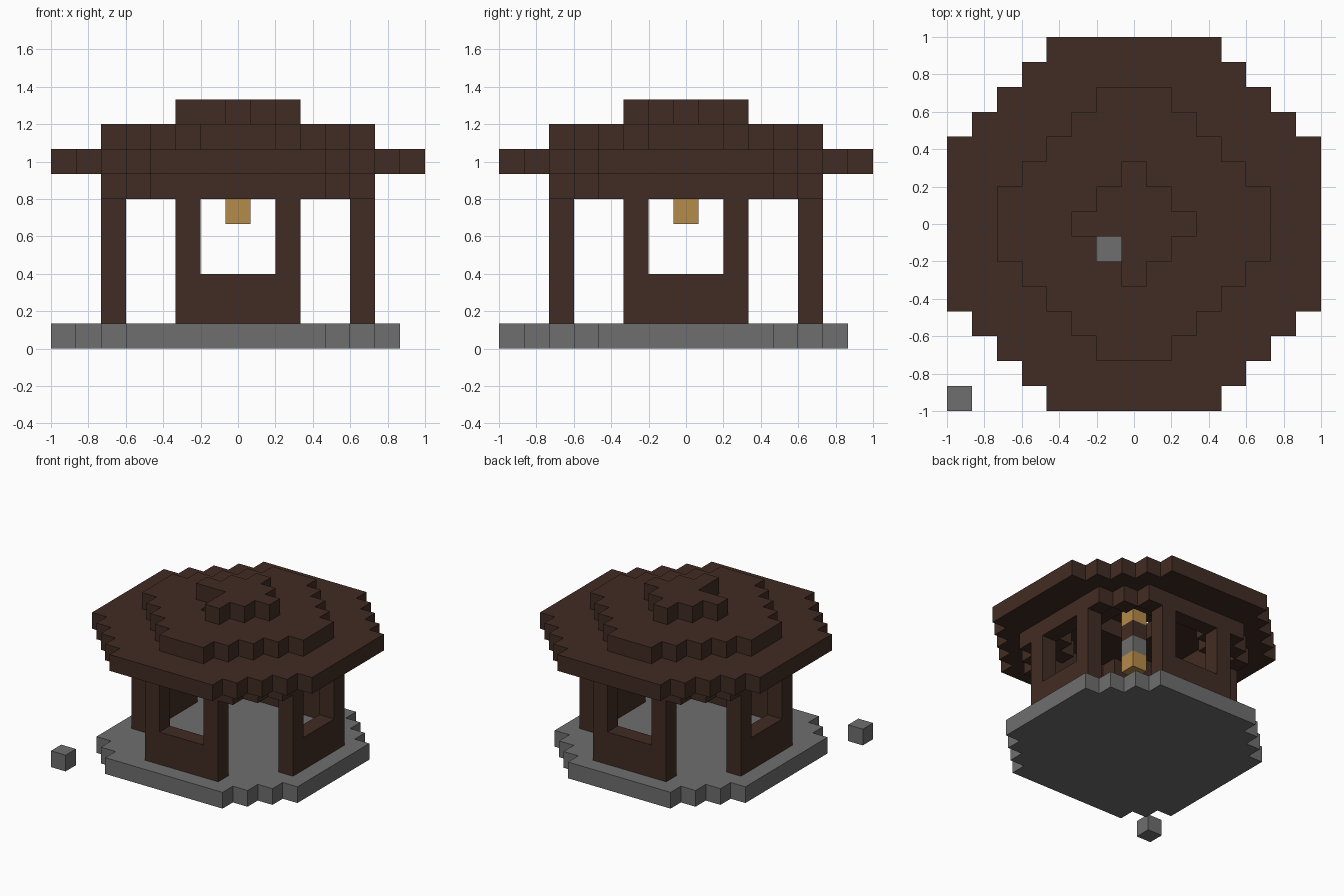
import bpy
import bmesh
from mathutils import Vector

cube = bpy.data.objects.get("Cube")
if cube:
    bpy.data.objects.remove(cube, do_unlink=True)

UNIT = 2 / 15          # edge of one block
SPAN = range(-7, 8)    # block columns across the model


def material(name, rgb):
    mat = bpy.data.materials.new(name)
    mat.use_nodes = True
    mat.diffuse_color = (*rgb, 1)
    mat.node_tree.nodes["Principled BSDF"].inputs["Base Color"].default_value = (*rgb, 1)
    return mat


wood = material("dark_wood", (0.053, 0.025, 0.017))
stone = material("grey_stone", (0.157, 0.157, 0.157))
glow = material("lantern_amber", (0.46, 0.26, 0.067))


def blocks(name, mat, layers, rule):
    """Build the outer skin of all blocks for which rule(x, y, z) holds."""
    cells = {(x, y, z) for x in SPAN for y in SPAN for z in layers if rule(x, y, z)}
    bm = bmesh.new()
    for cell in cells:
        for axis in range(3):
            for sign in (-1, 1):
                n = Vector((0, 0, 0))
                n[axis] = sign
                if tuple(int(c + d) for c, d in zip(cell, n)) in cells:
                    continue
                u = Vector((0, 0, 0))
                u[(axis + 1) % 3] = 1
                v = n.cross(u)
                mid = Vector(cell) + Vector((0, 0, 0.5)) + n / 2
                ring = [mid + (a * u + b * v) / 2
                        for a, b in ((-1, -1), (1, -1), (1, 1), (-1, 1))]
                bm.faces.new([bm.verts.new(p * UNIT) for p in ring])
    bmesh.ops.remove_doubles(bm, verts=bm.verts, dist=UNIT / 100)
    mesh = bpy.data.meshes.new(name)
    bm.to_mesh(mesh)
    bm.free()
    mesh.materials.append(mat)
    obj = bpy.data.objects.new(name, mesh)
    bpy.context.collection.objects.link(obj)
    return obj


def disc(x, y, reach, corner):
    """Square of the given reach with stepped corners."""
    return max(abs(x), abs(y)) <= reach and abs(x) + abs(y) <= corner


# Stone floor, one corner slightly fuller, and a loose stone beside it
blocks("floor", stone, [0],
       lambda x, y, z: disc(x, y, 6, 10 if x < 0 and y < 0 else 9))
blocks("loose_stone", stone, [0], lambda x, y, z: x == y == -7)


# Four walls with a window opening; the corners stay open as doorways
def wall_rule(across, along, side):
    def rule(x, y, z):
        p = (x, y)
        window = abs(p[along]) <= 1 and z >= 3
        return p[across] == side and abs(p[along]) <= 2 and not window
    return rule


for name, across, side in (("front_wall", 1, -5), ("back_wall", 1, 5),
                           ("left_wall", 0, 5), ("right_wall", 0, -5)):
    blocks(name, wood, range(1, 6), wall_rule(across, 1 - across, side))

# Beam ring on top of the walls
blocks("beam_ring", wood, [6],
       lambda x, y, z: disc(x, y, 5, 8) and not disc(x, y, 4, 7))

# Stepped hollow roof with a smoke hole in the cap
blocks("roof_eaves", wood, [7],
       lambda x, y, z: disc(x, y, 7, 10) and not disc(x, y, 4, 5))
blocks("roof_middle", wood, [8],
       lambda x, y, z: disc(x, y, 5, 6) and not disc(x, y, 1, 2))
blocks("roof_cap", wood, [9],
       lambda x, y, z: disc(x, y, 2, 2) and not x == y == -1)

# Hanging lantern and its hanger
for name, mat, level in (("lantern", glow, 5), ("lantern_hanger", stone, 6),
                         ("hanger_post", wood, 7), ("hanger_top", glow, 8)):
    blocks(name, mat, [level], lambda x, y, z: x == y == 0)
